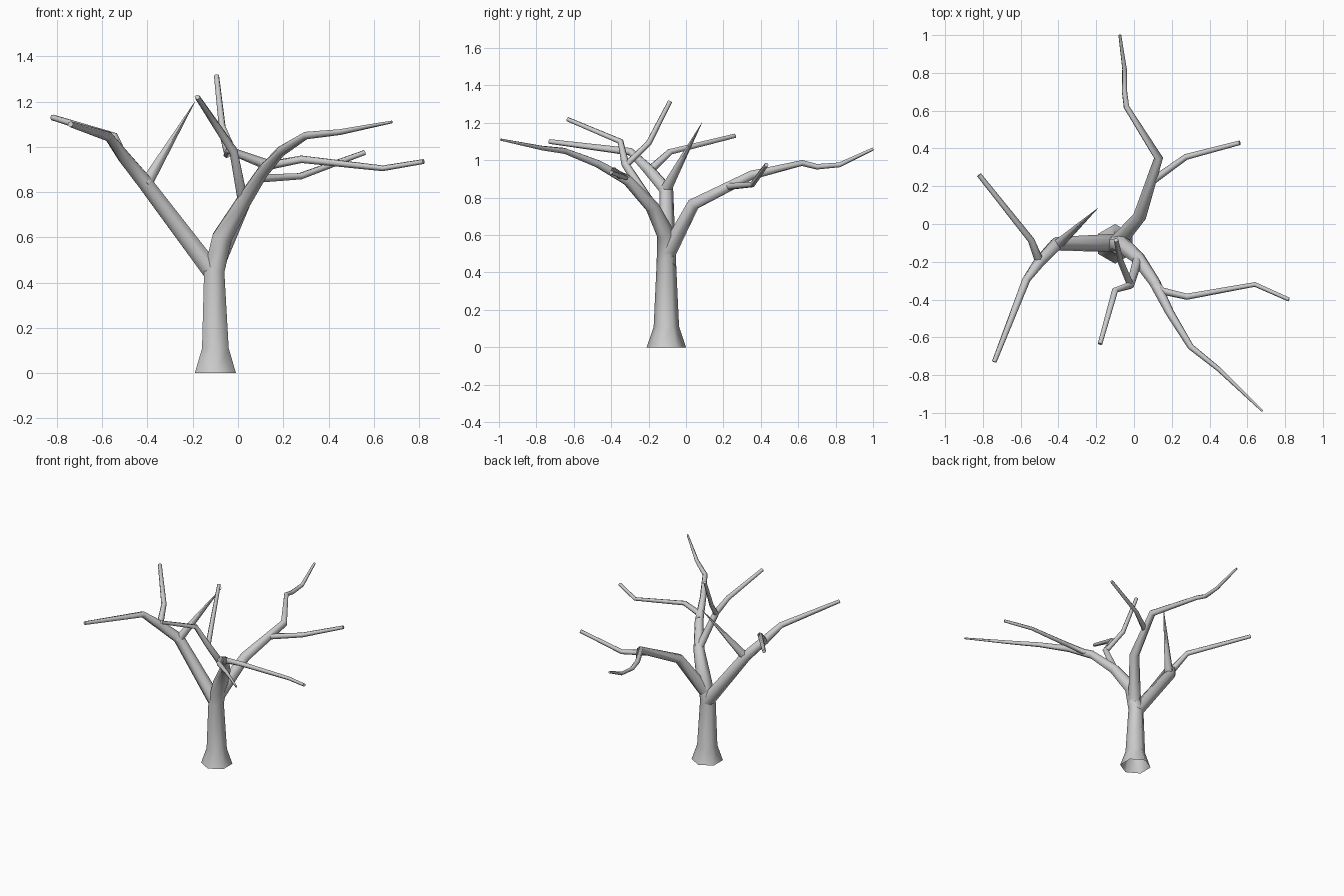
import bpy, bmesh, math
from mathutils import Vector

cube = bpy.data.objects.get("Cube")
if cube:
    bpy.data.objects.remove(cube, do_unlink=True)

SIDES = 6

bark = bpy.data.materials.new("pale_grey_bark")
bark.use_nodes = True
colour = (0.6, 0.6, 0.6, 1)
bark.diffuse_color = colour
bark.node_tree.nodes["Principled BSDF"].inputs["Base Color"].default_value = colour


def limb(name, path, start_cap=True):
    """Sweep a six-sided tapering tube along (x, y, z, radius) points."""
    pts = [Vector(p[:3]) for p in path]
    dirs = [(b - a).normalized() for a, b in zip(pts, pts[1:])]
    bm = bmesh.new()
    rings = []
    side = Vector((0, 1, 0))
    for i, p in enumerate(pts):
        before, after = dirs[max(i - 1, 0)], dirs[min(i, len(dirs) - 1)]
        axis = (before + after).normalized()
        side = (side - axis * side.dot(axis)).normalized()
        other = axis.cross(side)
        ring = []
        for k in range(SIDES):
            a = math.tau * k / SIDES
            ring.append(bm.verts.new(p + (side * math.cos(a) + other * math.sin(a)) * path[i][3]))
        rings.append(ring)
    for lo, hi in zip(rings, rings[1:]):
        for k in range(SIDES):
            n = (k + 1) % SIDES
            bm.faces.new((lo[k], lo[n], hi[n], hi[k]))
    bm.faces.new(rings[-1])
    if start_cap:
        bm.faces.new(rings[0][::-1])
    bmesh.ops.recalc_face_normals(bm, faces=bm.faces)
    mesh = bpy.data.meshes.new(name)
    bm.to_mesh(mesh)
    bm.free()
    mesh.materials.append(bark)
    obj = bpy.data.objects.new(name, mesh)
    bpy.context.collection.objects.link(obj)
    bpy.ops.object.select_all(action="DESELECT")
    obj.select_set(True)
    bpy.context.view_layer.objects.active = obj
    bpy.ops.object.shade_smooth_by_angle(angle=math.radians(70))


# Flared trunk, open underneath, running on into the front left limb
limb("trunk", [(-.1, -.105, 0, .105), (-.1, -.105, .11, .068), (-.105, -.105, .45, .052),
               (-.07, -.105, .6, .05), (.02, -.18, .75, .038), (.11, -.31, .89, .03),
               (.19, -.47, .98, .023), (.3, -.65, 1.05, .017), (.45, -.77, 1.065, .013),
               (.68, -.99, 1.11, .006)], start_cap=False)
limb("front_left_twig", [(.11, -.31, .9, .022), (.15, -.355, .92, .02), (.28, -.385, .945, .017),
                         (.64, -.32, .905, .013), (.82, -.4, .935, .011)])

# Upright branch and its fork
limb("upright_branch", [(.02, -.19, .77, .026), (-.02, -.325, .98, .021),
                        (-.1, -.35, 1.1, .017), (-.18, -.635, 1.22, .012)])
limb("upright_twig", [(-.02, -.32, .975, .018), (-.07, -.2, 1.09, .016), (-.095, -.085, 1.315, .012)])

# Right limb with a side twig and a pointed shoot
limb("right_limb", [(-.1, -.1, .43, .048), (-.41, -.105, .84, .038), (-.5, -.2, .95, .032),
                    (-.57, -.295, 1.045, .022), (-.74, -.73, 1.1, .013)])
limb("right_twig", [(-.5, -.2, .94, .024), (-.545, -.085, 1.045, .018), (-.82, .26, 1.13, .013)])
limb("pointed_shoot", [(-.41, -.115, .83, .032), (-.19, .085, 1.2, .001)])

# Back limb and its twig
limb("back_limb", [(-.09, -.1, .5, .045), (.03, .04, .765, .035), (.13, .35, .92, .025),
                   (-.04, .62, .985, .016), (-.05, .7, .965, .015), (-.05, .82, .975, .013),
                   (-.075, 1, 1.06, .008)])
limb("back_twig", [(.1, .23, .86, .02), (.275, .355, .87, .016), (.56, .43, .975, .012)])
